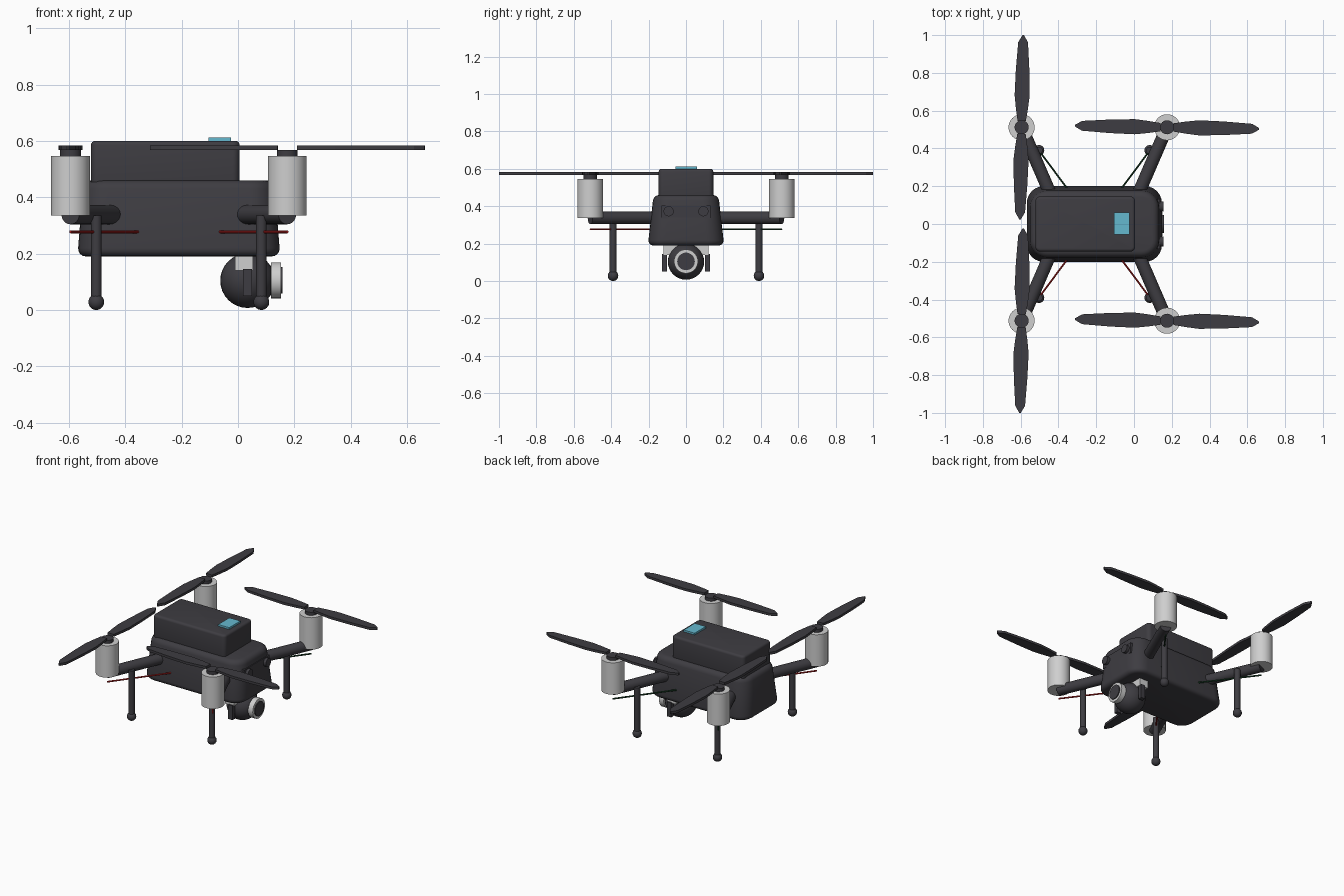
import bpy, bmesh, math
from mathutils import Vector, Matrix

if "Cube" in bpy.data.objects:
    bpy.data.objects.remove(bpy.data.objects["Cube"])


def material(name, rgb):
    m = bpy.data.materials.new(name)
    m.use_nodes = True
    m.diffuse_color = (*rgb, 1)
    m.node_tree.nodes["Principled BSDF"].inputs["Base Color"].default_value = (*rgb, 1)
    return m


DARK = material("charcoal", (0.048, 0.046, 0.054))
GREY = material("light grey", (0.62, 0.62, 0.62))
BLUE = material("sky blue", (0.13, 0.48, 0.62))
RED = material("red", (0.45, 0.015, 0.015))
GREEN = material("deep green", (0.01, 0.05, 0.02))


def finish(name, bm, mat, smooth=True):
    bmesh.ops.recalc_face_normals(bm, faces=bm.faces)
    mesh = bpy.data.meshes.new(name)
    bm.to_mesh(mesh)
    bm.free()
    ob = bpy.data.objects.new(name, mesh)
    bpy.context.collection.objects.link(ob)
    mesh.materials.append(mat)
    if smooth:
        bpy.ops.object.select_all(action="DESELECT")
        ob.select_set(True)
        bpy.context.view_layer.objects.active = ob
        bpy.ops.object.shade_smooth_by_angle(angle=math.radians(35))
    return ob


def box(name, lo, hi, mat, taper=(1, 1), corner=0, rim=0):
    """Box with an optional narrower top, rounded corners and rounded rims."""
    lo, hi = Vector(lo), Vector(hi)
    mid, size = (lo + hi) / 2, hi - lo
    bm = bmesh.new()
    bmesh.ops.create_cube(bm, size=1)
    for v in bm.verts:
        k = taper if v.co.z > 0 else (1, 1)
        v.co = mid + Vector((v.co.x * size.x * k[0], v.co.y * size.y * k[1], v.co.z * size.z))
    if corner:
        posts = [e for e in bm.edges if abs(e.verts[0].co.z - e.verts[1].co.z) > size.z / 2]
        bmesh.ops.bevel(bm, geom=posts, offset=corner, segments=6, profile=0.5, affect="EDGES")
    if rim:
        rims = [e for e in bm.edges if abs(e.verts[0].co.z - e.verts[1].co.z) < 1e-5]
        bmesh.ops.bevel(bm, geom=rims, offset=rim, segments=4, profile=0.5, affect="EDGES")
    return finish(name, bm, mat, bool(corner or rim))


def rod(name, a, b, radius, mat, sides=32):
    a, b = Vector(a), Vector(b)
    bm = bmesh.new()
    turn = (b - a).to_track_quat("Z", "Y").to_matrix().to_4x4()
    bmesh.ops.create_cone(bm, cap_ends=True, segments=sides, radius1=radius, radius2=radius,
                          depth=(b - a).length, matrix=Matrix.Translation((a + b) / 2) @ turn)
    return finish(name, bm, mat)


def ball(name, at, radius, mat):
    bm = bmesh.new()
    bmesh.ops.create_uvsphere(bm, u_segments=32, v_segments=16, radius=radius,
                              matrix=Matrix.Translation(at))
    return finish(name, bm, mat)


def propeller(name, x, y, angle):
    """Two flat blades, each from (distance, half width) stations."""
    stations = [(0.034, 0.022), (0.1, 0.032), (0.17, 0.04), (0.3, 0.036), (0.45, 0.026), (0.488, 0.004)]
    bm = bmesh.new()
    for side in (1, -1):
        outline = [(r, w) for r, w in stations] + [(r, -w) for r, w in reversed(stations)]
        face = bm.faces.new([bm.verts.new((side * r, side * w, 0.567)) for r, w in outline])
        new = bmesh.ops.extrude_face_region(bm, geom=[face])["geom"]
        bmesh.ops.translate(bm, vec=(0, 0, 0.016),
                            verts=[g for g in new if isinstance(g, bmesh.types.BMVert)])
    bm.transform(Matrix.Translation((x, y, 0)) @ Matrix.Rotation(math.radians(angle), 4, "Z"))
    return finish(name, bm, DARK, False)


# Hull, battery pack and status pad
MID = -0.21
box("hull", (MID - 0.36, -0.204, 0.19), (MID + 0.36, 0.204, 0.46), DARK, (0.94, 0.85), 0.09, 0.03)
box("battery_pack", (-0.522, -0.146, 0.44), (0.006, 0.146, 0.6), DARK, corner=0.025, rim=0.015)
box("status_pad", (-0.105, -0.056, 0.595), (-0.025, 0.06, 0.612), BLUE)

# Forward sensor panel with its two eyes
box("sensor_panel", (0.08, -0.132, 0.335), (0.138, 0.132, 0.405), DARK)
for side in (1, -1):
    rod("sensor_eye", (0.09, side * 0.093, 0.373), (0.157, side * 0.093, 0.373), 0.027, DARK)

# Four arms with motors, propellers, legs and light rods
for end in (1, -1):
    for side in (1, -1):
        tag = ("front" if end > 0 else "back") + ("_left" if side > 0 else "_right")

        def at(dx, y, z):
            return (MID + end * dx, side * y, z)

        mx, my, _ = at(0.385, 0.512, 0)
        rod("arm_" + tag, at(0.385, 0.512, 0.338), at(0.22, 0.13, 0.338), 0.034, DARK)
        rod("motor_" + tag, (mx, my, 0.336), (mx, my, 0.546), 0.069, GREY, 40)
        rod("hub_" + tag, (mx, my, 0.54), (mx, my, 0.567), 0.037, DARK)
        propeller("propeller_" + tag, mx, my, -1 if end > 0 else 89)
        rod("leg_" + tag, at(0.293, 0.39, 0.03), at(0.293, 0.39, 0.335), 0.019, DARK, 20)
        ball("foot_" + tag, at(0.293, 0.39, 0.028), 0.028, DARK)
        rod("light_rod_" + tag, at(0.145, 0.19, 0.277), at(0.385, 0.512, 0.277), 0.005,
            GREEN if side > 0 else RED, 10)

# Camera gimbal under the nose
box("gimbal_bracket", (-0.01, -0.12, 0.14), (0.054, 0.12, 0.2), GREY)
for side in (1, -1):
    ys = sorted((side * 0.102, side * 0.129))
    box("gimbal_arm", (0.018, ys[0], 0.05), (0.05, ys[1], 0.145), DARK)
ball("camera_ball", (0.034, 0, 0.104), 0.097, DARK)
rod("lens_barrel", (0.06, 0, 0.105), (0.121, 0, 0.105), 0.052, DARK)
rod("lens_ring", (0.118, 0, 0.105), (0.152, 0, 0.105), 0.064, GREY)
rod("lens", (0.14, 0, 0.105), (0.158, 0, 0.105), 0.047, DARK)
